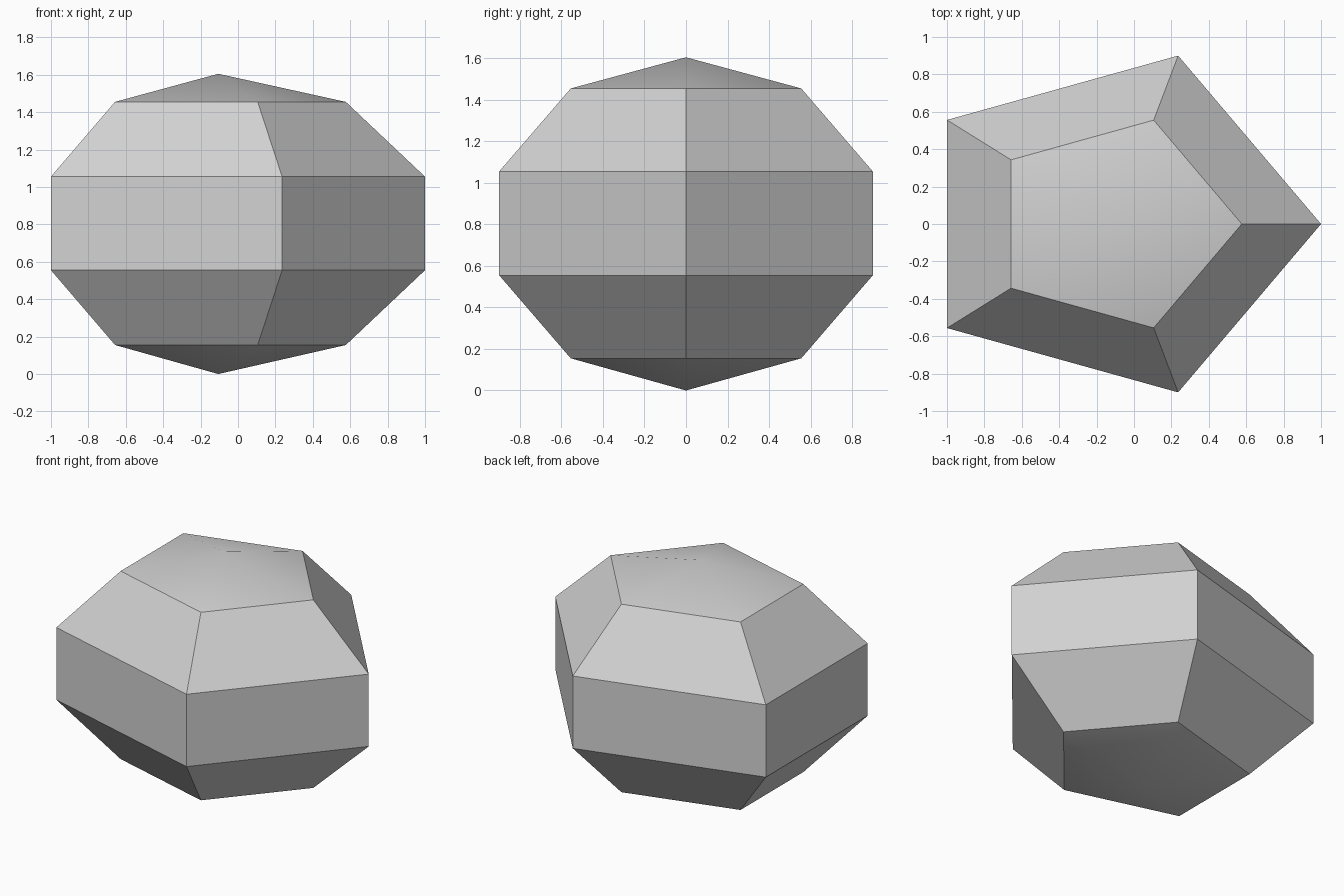
import bpy
import bmesh
from math import cos, sin, tau, radians

cube = bpy.data.objects.get("Cube")
if cube:
    bpy.data.objects.remove(cube, do_unlink=True)

SIDES = 5
CENTRE_X = -0.1056      # puts the pentagon's bounding box on x = 0
DEPTH_SCALE = 0.856     # the pentagon is squashed front to back
APEX_TOP = 1.605
OUTER, INNER = 1.1056, 0.682
RINGS = [(INNER, 0.155), (OUTER, 0.555), (OUTER, 1.055), (INNER, 1.455)]

# Stone colour
grey = bpy.data.materials.new("stone_grey")
grey.use_nodes = True
colour = (0.64, 0.64, 0.64, 1)
grey.diffuse_color = colour
shader = grey.node_tree.nodes["Principled BSDF"]
shader.inputs["Base Color"].default_value = colour
shader.inputs["Roughness"].default_value = 0.8

bm = bmesh.new()


def ring(radius, z):
    return [bm.verts.new((CENTRE_X + radius * cos(tau * i / SIDES),
                          DEPTH_SCALE * radius * sin(tau * i / SIDES), z))
            for i in range(SIDES)]


# Lower bevel, wall and upper bevel
rings = [ring(*r) for r in RINGS]
bottom = bm.verts.new((CENTRE_X, 0, 0))
top = bm.verts.new((CENTRE_X, 0, APEX_TOP))
for i in range(SIDES):
    j = (i + 1) % SIDES
    for low, high in zip(rings, rings[1:]):
        bm.faces.new((low[i], low[j], high[j], high[i]))
    # Shallow pointed caps
    bm.faces.new((rings[0][j], rings[0][i], bottom))
    bm.faces.new((rings[-1][i], rings[-1][j], top))

bm.normal_update()
mesh = bpy.data.meshes.new("faceted_stone")
bm.to_mesh(mesh)
bm.free()
mesh.materials.append(grey)
stone = bpy.data.objects.new("faceted_stone", mesh)
bpy.context.collection.objects.link(stone)

# Caps are softly shaded, all other facets stay crisp
bpy.ops.object.select_all(action="DESELECT")
stone.select_set(True)
bpy.context.view_layer.objects.active = stone
bpy.ops.object.shade_smooth_by_angle(angle=radians(28))
